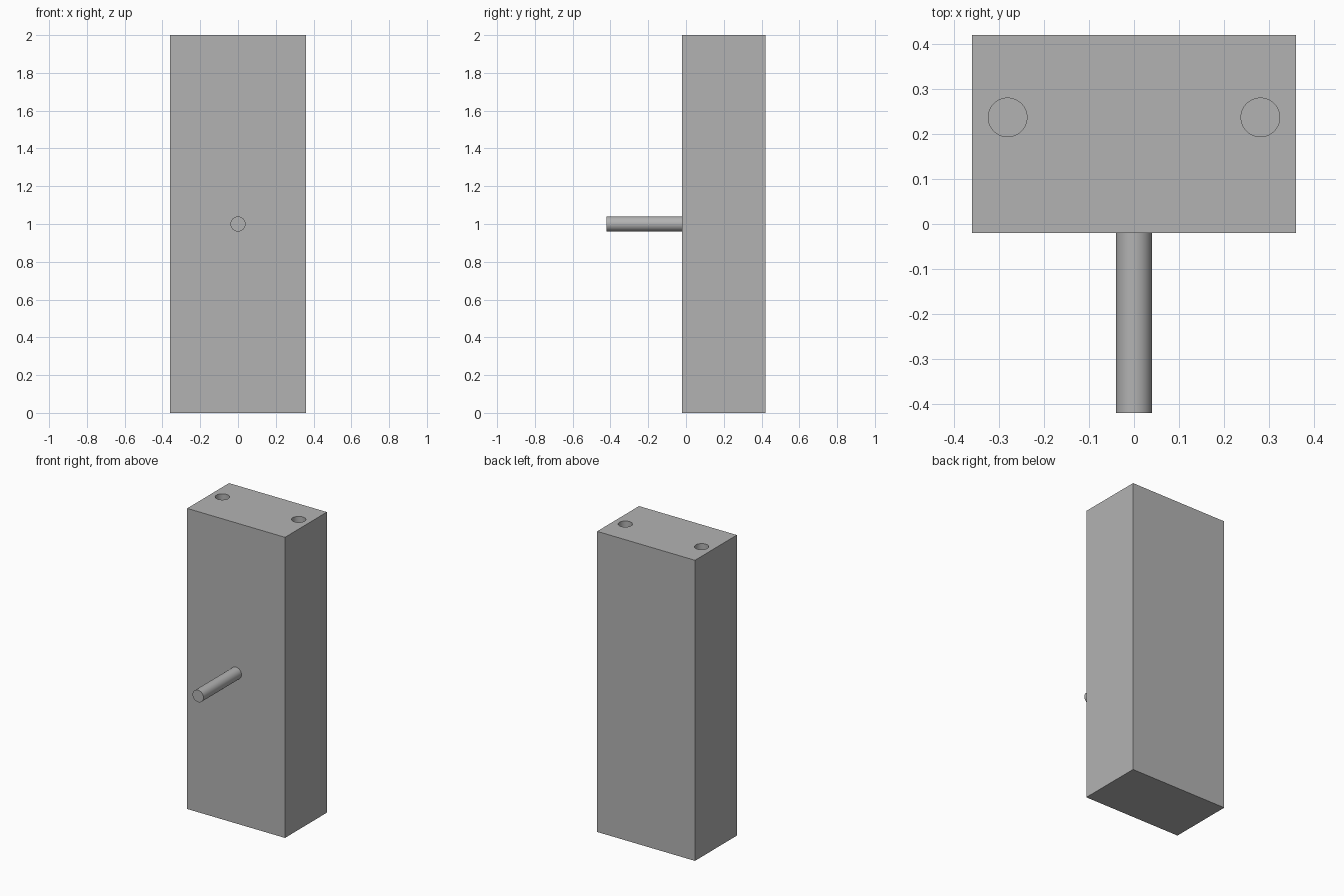
import bpy
import math

cube = bpy.data.objects.get("Cube")
if cube:
    bpy.data.objects.remove(cube, do_unlink=True)

# Single plain grey
grey = bpy.data.materials.new("plain_grey")
grey.use_nodes = True
colour = (0.45, 0.45, 0.45, 1)
grey.diffuse_color = colour
grey.node_tree.nodes["Principled BSDF"].inputs["Base Color"].default_value = colour


def cylinder(name, radius, length, centre, rotation=(0, 0, 0)):
    bpy.ops.mesh.primitive_cylinder_add(vertices=64, radius=radius, depth=length,
                                        location=centre, rotation=rotation)
    obj = bpy.context.object
    obj.name = name
    obj.data.materials.append(grey)
    return obj


def smooth(obj):
    bpy.ops.object.select_all(action="DESELECT")
    obj.select_set(True)
    bpy.context.view_layer.objects.active = obj
    bpy.ops.object.shade_smooth_by_angle(angle=math.radians(30))


# Upright block
bpy.ops.mesh.primitive_cube_add(size=1, location=(0, 0.2, 1))
block = bpy.context.object
block.name = "block"
block.scale = (0.72, 0.44, 2)
bpy.ops.object.transform_apply(location=False, rotation=False, scale=True)
block.data.materials.append(grey)

# Two blind holes drilled into the top
hole_depth = 0.4
for side, x in (("left", 0.281), ("right", -0.281)):
    cutter = cylinder(side + "_hole_cutter", 0.043, hole_depth * 2, (x, 0.237, 2))
    cutter.hide_render = True
    bpy.context.view_layer.objects.active = block
    cut = block.modifiers.new(side + "_hole", "BOOLEAN")
    cut.operation = "DIFFERENCE"
    cut.solver = "EXACT"
    cut.object = cutter
    bpy.ops.object.modifier_apply(modifier=cut.name)
    bpy.data.objects.remove(cutter, do_unlink=True)
smooth(block)

# Round pin standing out of the front face
pin = cylinder("front_pin", 0.04, 0.4, (0, -0.22, 1), (math.radians(90), 0, 0))
smooth(pin)
